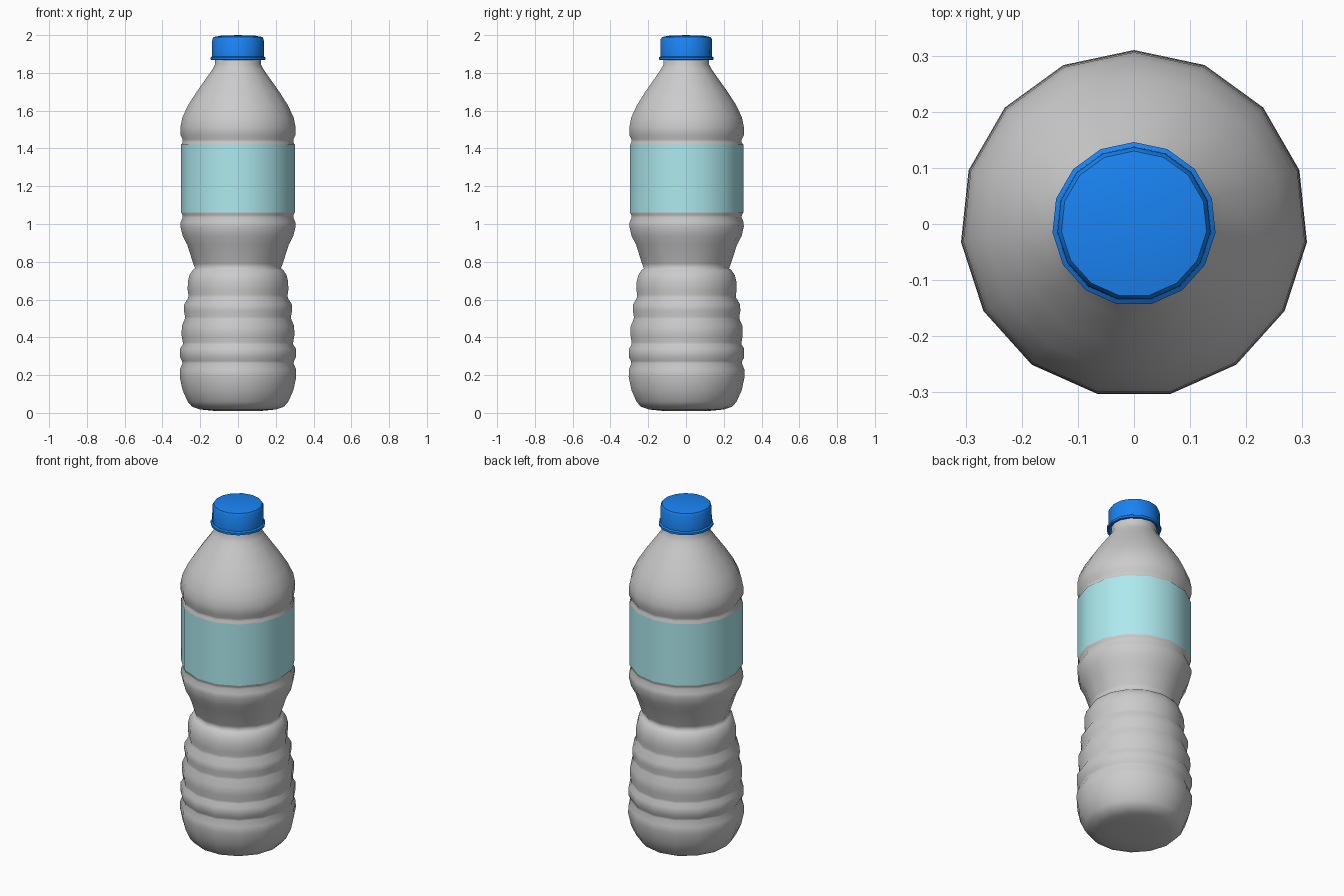
import bpy, bmesh, math

SIDES = 15


def lathe(name, profile, color=None, sharp=60):
    """Spin (radius, z) points into a 15-sided shell with a corner facing +y."""
    bm = bmesh.new()
    rings = []
    for r, z in profile:
        if r == 0:
            rings.append([bm.verts.new((0, 0, z))] * SIDES)
            continue
        ring = []
        for i in range(SIDES):
            a = math.pi / 2 + 2 * math.pi * i / SIDES
            ring.append(bm.verts.new((r * math.cos(a), r * math.sin(a), z)))
        rings.append(ring)
    for lo, hi in zip(rings, rings[1:]):
        for i in range(SIDES):
            j = (i + 1) % SIDES
            bm.faces.new(list(dict.fromkeys((lo[i], lo[j], hi[j], hi[i]))))
    mesh = bpy.data.meshes.new(name)
    bm.to_mesh(mesh)
    bm.free()
    obj = bpy.data.objects.new(name, mesh)
    bpy.context.collection.objects.link(obj)
    if color:
        mat = bpy.data.materials.new(name + "_color")
        mat.diffuse_color = color
        mesh.materials.append(mat)
    bpy.ops.object.select_all(action='DESELECT')
    obj.select_set(True)
    bpy.context.view_layer.objects.active = obj
    bpy.ops.object.shade_smooth_by_angle(angle=math.radians(sharp))
    return obj


# Bottle: rounded base, ribbed grip, waist, label recess, shoulder and neck
lathe("bottle", [
    (0, 0.01), (0.12, 0.01), (0.2, 0.018), (0.245, 0.033), (0.268, 0.06),
    (0.295, 0.12), (0.31, 0.19), (0.309, 0.23), (0.296, 0.262),
    (0.298, 0.275), (0.308, 0.293), (0.308, 0.34), (0.294, 0.362),
    (0.294, 0.375), (0.3, 0.41), (0.299, 0.46), (0.283, 0.497),
    (0.282, 0.51), (0.288, 0.54), (0.286, 0.575), (0.265, 0.61),
    (0.264, 0.625), (0.268, 0.65), (0.267, 0.695), (0.258, 0.73),
    (0.24, 0.757), (0.228, 0.765), (0.238, 0.79), (0.27, 0.89),
    (0.294, 0.935), (0.306, 0.985), (0.305, 1.01), (0.294, 1.035),
    (0.296, 1.048), (0.302, 1.06), (0.302, 1.42), (0.295, 1.433),
    (0.295, 1.448), (0.306, 1.47), (0.306, 1.515), (0.296, 1.565),
    (0.265, 1.63), (0.22, 1.7), (0.163, 1.78), (0.135, 1.82),
    (0.122, 1.845), (0.12, 1.9),
], sharp=80)

# Wrap-around label
lathe("label", [(0.304, 1.06), (0.304, 1.42)], (0.42, 0.82, 0.86, 1))

# Screw cap with lower collar and slightly domed top
lathe("cap", [
    (0.121, 1.88), (0.135, 1.868), (0.146, 1.87), (0.146, 1.882),
    (0.138, 1.888), (0.137, 1.978), (0.13, 1.99), (0.09, 1.997), (0, 2.0),
], (0.01, 0.23, 0.9, 1), sharp=50)
